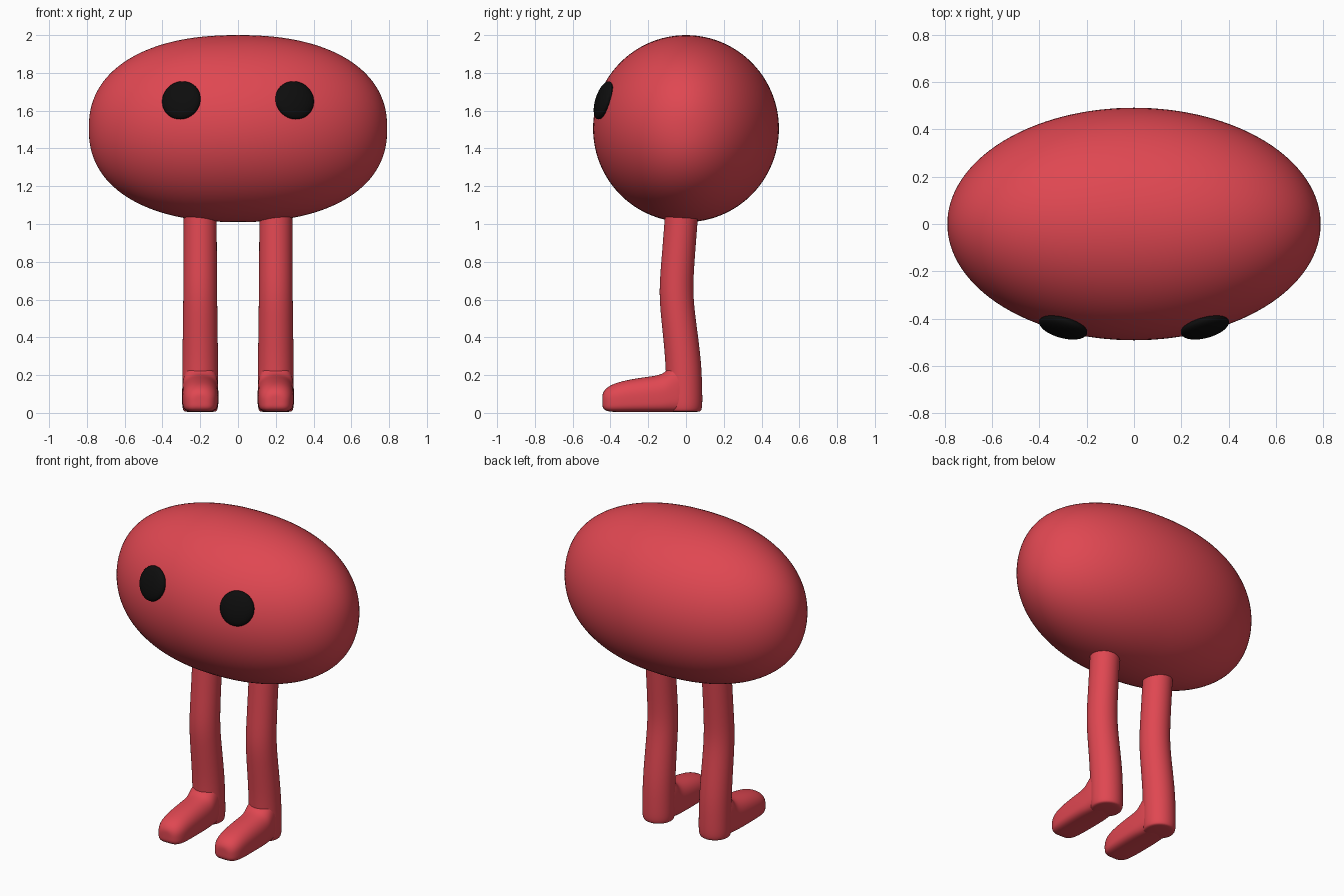
import bpy, bmesh, math
from mathutils import Vector

if "Cube" in bpy.data.objects:
    bpy.data.objects.remove(bpy.data.objects["Cube"])


def material(name, rgb):
    m = bpy.data.materials.new(name)
    m.diffuse_color = (*rgb, 1)
    m.use_nodes = True
    m.node_tree.nodes["Principled BSDF"].inputs["Base Color"].default_value = m.diffuse_color
    return m


RED = material("coral red", (0.74, 0.063, 0.083))
BLACK = material("eye black", (0.004, 0.004, 0.004))


def finish(name, bm, mat, subdiv=0):
    bmesh.ops.recalc_face_normals(bm, faces=bm.faces)
    me = bpy.data.meshes.new(name)
    bm.to_mesh(me)
    bm.free()
    for p in me.polygons:
        p.use_smooth = True
    me.materials.append(mat)
    ob = bpy.data.objects.new(name, me)
    bpy.context.collection.objects.link(ob)
    if subdiv:
        mod = ob.modifiers.new("Smooth", 'SUBSURF')
        mod.levels = mod.render_levels = subdiv
    return ob


def loft(bm, rings):
    """Skin closed rings of points and cap both ends."""
    vs = [[bm.verts.new(p) for p in r] for r in rings]
    n = len(vs[0])
    for a, b in zip(vs, vs[1:]):
        for i in range(n):
            j = (i + 1) % n
            bm.faces.new((a[i], a[j], b[j], b[i]))
    bm.faces.new(vs[0])
    bm.faces.new(vs[-1])


def power(v, e):
    return math.copysign(abs(v) ** e, v)


# Body: sphere lying along x, slightly squarer in front view than in top view
bm = bmesh.new()
bmesh.ops.create_uvsphere(bm, u_segments=96, v_segments=64, radius=1)
for v in bm.verts:
    t, y, z = v.co.z, v.co.x, v.co.y
    r = math.sqrt(max(0, 1 - t * t))
    bulge = (1 - abs(t) ** 2.28) ** (1 / 2.28) / r if r > 1e-4 else 1
    v.co = (0.79 * t, 0.492 * y, 1.505 + 0.495 * z * bulge)
finish("body", bm, RED)

# Leg stations: z, centre y, radius
LEG = [(1.12, -0.018, 0.088), (1.03, -0.025, 0.088), (0.85, -0.039, 0.088),
       (0.72, -0.049, 0.089), (0.63, -0.051, 0.09), (0.54, -0.045, 0.091),
       (0.40, -0.028, 0.093), (0.25, -0.012, 0.095), (0.10, -0.009, 0.096),
       (0.04, -0.009, 0.096), (0.012, -0.009, 0.091), (0.004, -0.009, 0.08)]
# Foot stations: y, top z, bottom z, half width
FOOT = [(0.02, 0.30, 0.004, 0.088), (-0.06, 0.28, 0.004, 0.095),
        (-0.095, 0.235, 0.004, 0.096), (-0.12, 0.207, 0.004, 0.097),
        (-0.17, 0.195, 0.004, 0.098), (-0.26, 0.184, 0.004, 0.097),
        (-0.34, 0.168, 0.004, 0.094), (-0.39, 0.152, 0.005, 0.087),
        (-0.425, 0.130, 0.010, 0.070), (-0.441, 0.105, 0.026, 0.045),
        (-0.443, 0.085, 0.045, 0.02)]
N = 32
ANGLES = [2 * math.pi * i / N for i in range(N)]


def foot_ring(cx, y, top, bottom, hw):
    mid = bottom + 0.45 * (top - bottom)
    pts = []
    for a in ANGLES:
        c, s = math.cos(a), math.sin(a)
        e, h = (2 / 2.3, top - mid) if s > 0 else (2 / 4, mid - bottom)
        pts.append((cx + hw * power(c, e), y, mid + h * power(s, e)))
    return pts


for side, label in ((-1, "left"), (1, "right")):
    cx = 0.2 * side
    bm = bmesh.new()
    loft(bm, [[(cx + r * math.cos(a), y + r * math.sin(a), z) for a in ANGLES]
              for z, y, r in LEG])
    finish(label + "_leg", bm, RED, 2)

    bm = bmesh.new()
    loft(bm, [foot_ring(cx, *s) for s in FOOT])
    finish(label + "_foot", bm, RED, 2)

    # Eye: flattened ball lying on the body surface
    bm = bmesh.new()
    bmesh.ops.create_uvsphere(bm, u_segments=40, v_segments=20, radius=1)
    bmesh.ops.scale(bm, vec=(0.105, 0.105, 0.035), verts=bm.verts)
    eye = finish(label + "_eye", bm, BLACK)
    normal = Vector((0.246 * side, -0.92, 0.30))
    eye.rotation_euler = normal.to_track_quat('Z', 'Y').to_euler()
    eye.location = (0.3 * side, -0.437, 1.655)
